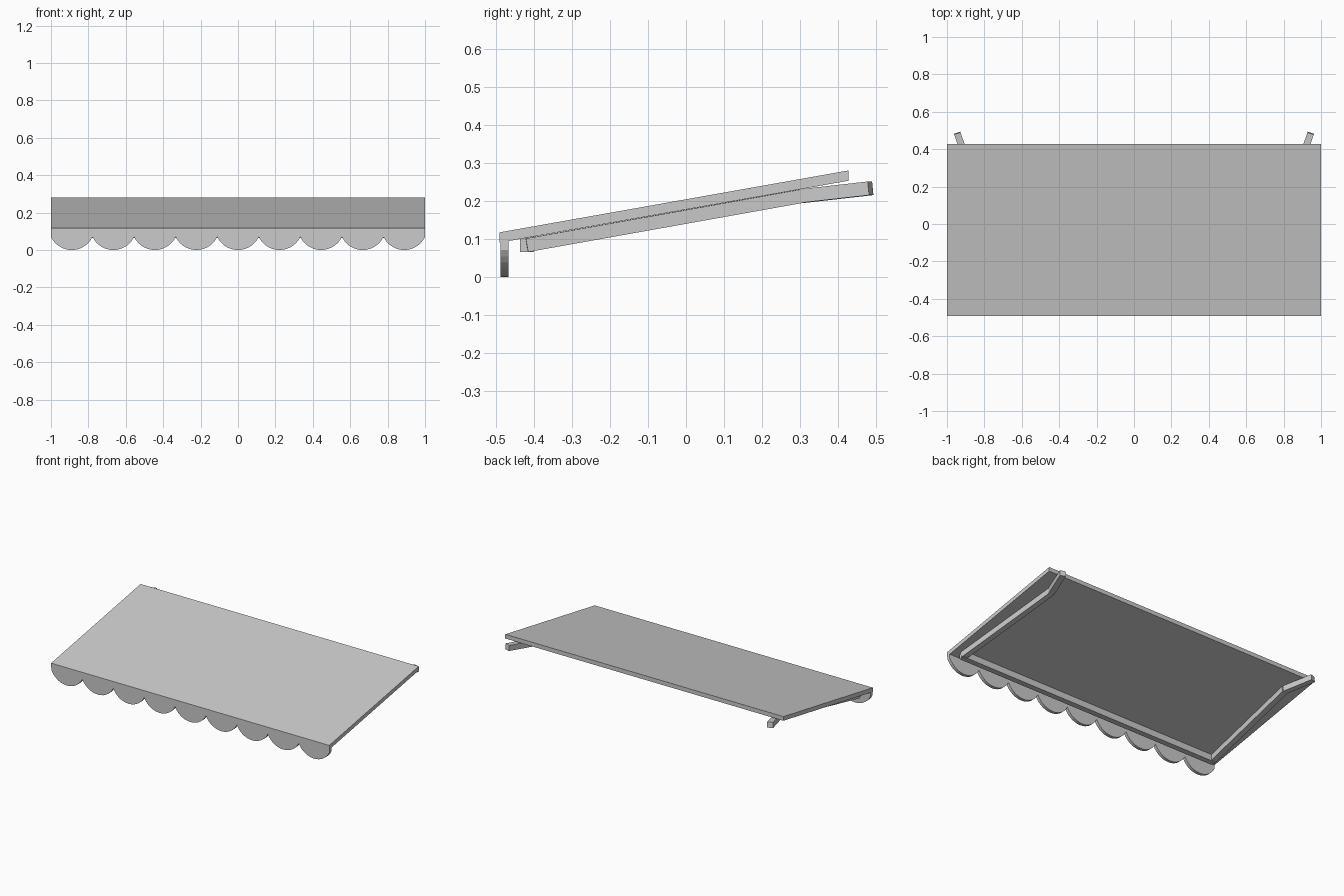
import bpy, bmesh, math
from mathutils import Vector, Matrix

if "Cube" in bpy.data.objects:
    bpy.data.objects.remove(bpy.data.objects["Cube"])

mat = bpy.data.materials.new("plain grey")
mat.diffuse_color = (0.6, 0.6, 0.6, 1)
mat.use_nodes = True
mat.node_tree.nodes["Principled BSDF"].inputs["Base Color"].default_value = mat.diffuse_color


def finish(name, bm):
    bmesh.ops.recalc_face_normals(bm, faces=bm.faces)
    me = bpy.data.meshes.new(name)
    bm.to_mesh(me)
    bm.free()
    me.materials.append(mat)
    ob = bpy.data.objects.new(name, me)
    bpy.context.collection.objects.link(ob)
    return ob


def prism(name, pts, offset):
    """Extrude a closed outline of 3D points by a vector."""
    bm = bmesh.new()
    f = bm.faces.new([bm.verts.new(p) for p in pts])
    r = bmesh.ops.extrude_face_region(bm, geom=[f])
    bmesh.ops.translate(bm, vec=offset,
                        verts=[v for v in r["geom"] if isinstance(v, bmesh.types.BMVert)])
    return finish(name, bm)


def beam(name, a, b, width, height):
    """Square bar between two points."""
    a, b = Vector(a), Vector(b)
    d = (b - a).normalized()
    side = d.cross(Vector((0, 0, 1))).normalized() * width / 2
    up = side.cross(d).normalized() * height / 2
    return prism(name, [a + side + up, a - side + up, a - side - up, a + side - up], b - a)


# sloping canopy sheet
prism("canopy", [(-1, -0.491, 0.09), (-1, -0.491, 0.117),
                 (-1, 0.428, 0.280), (-1, 0.428, 0.253)], (2, 0, 0))

# scalloped valance along the front edge
count, sag, steps = 9, 0.07, 14
half = 1 / count
radius = (half ** 2 + sag ** 2) / (2 * sag)
spread = math.asin(half / radius)
outline = [(1, -0.488, 0.098), (-1, -0.488, 0.098)]
for i in range(count):
    cx = -1 + half * (2 * i + 1)
    for k in range(steps + (i == count - 1)):
        t = -spread + 2 * spread * k / steps
        outline.append((cx + radius * math.sin(t), -0.488, radius - radius * math.cos(t)))
prism("valance", outline, (0, 0.02, 0))

# front rail behind the valance
prism("front_rail", [(-0.95, -0.437, 0.065), (-0.95, -0.437, 0.100),
                     (-0.95, -0.400, 0.106), (-0.95, -0.400, 0.065)], (1.9, 0, 0))

# folding arms, one on each side
for s, label in ((-1, "left"), (1, "right")):
    elbow = (s * 0.883, 0.305, 0.2125)
    beam(label + "_front_arm", (s * 0.94, -0.42, 0.083), elbow, 0.036, 0.036)
    beam(label + "_rear_arm", elbow, (s * 0.945, 0.486, 0.233), 0.036, 0.036)
